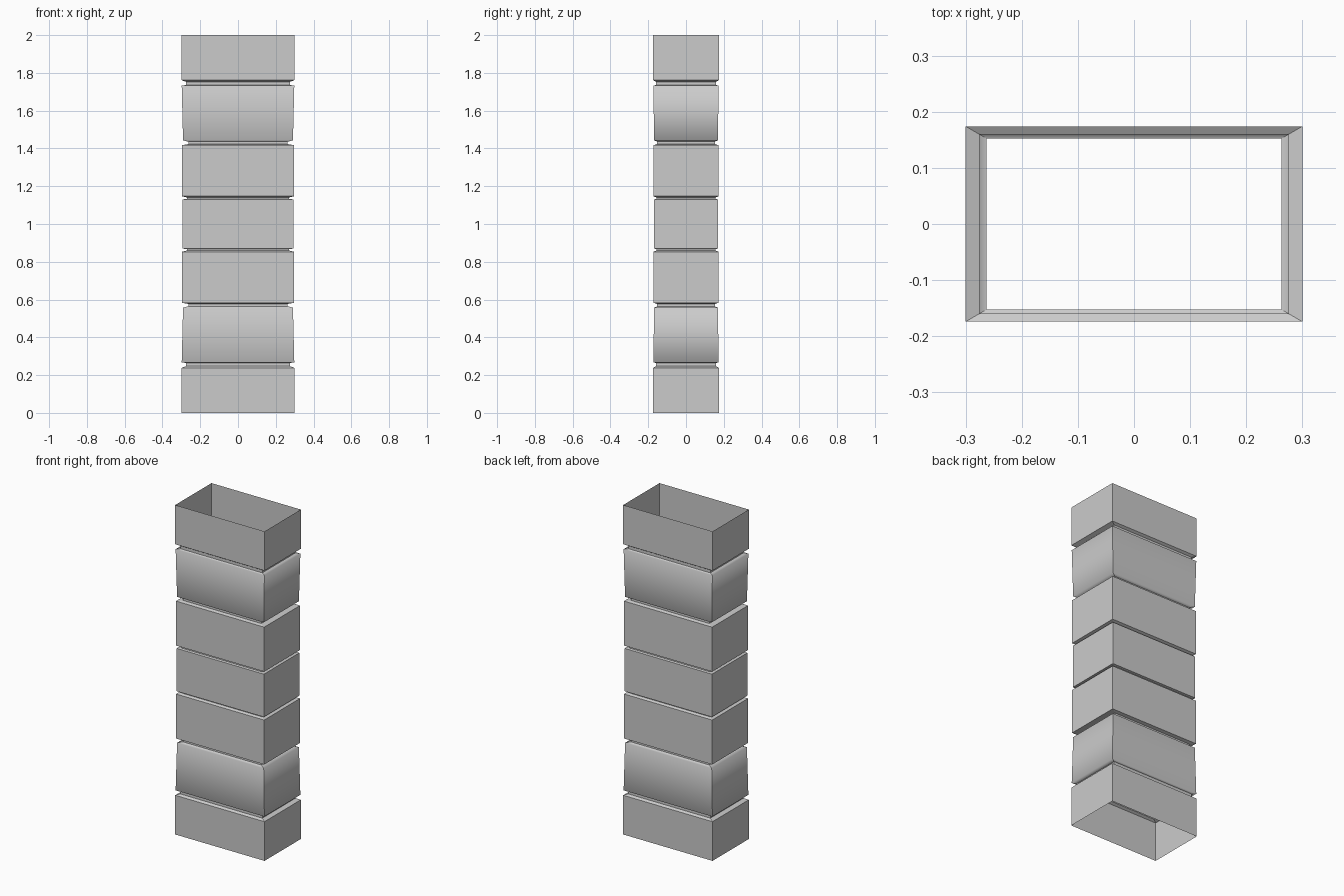
import bpy, bmesh

if "Cube" in bpy.data.objects:
    bpy.data.objects.remove(bpy.data.objects["Cube"])

DEPTH = 0.58  # depth to width ratio of the rectangular section

# Half profile from mid height up: (half width, z)
half = [
    (0.293, 1.130), (0.270, 1.133),                   # centre block, groove
    (0.270, 1.140), (0.296, 1.147),                   # upper middle block
    (0.296, 1.417), (0.263, 1.423),                   # groove
    (0.263, 1.436), (0.291, 1.443),                   # tapered soft block
    (0.298, 1.732), (0.275, 1.736),                   # groove
    (0.275, 1.753), (0.300, 1.762), (0.300, 2.000),   # end block
]
profile = [(w, 2 - z) for w, z in reversed(half)] + half


def is_soft(i):
    # tapered blocks shade softly into their ledges
    z = (profile[i][1] + profile[i + 1][1]) / 2
    return 1.436 < abs(z - 1) + 1 < 1.736


# Open rectangular shell lofted through the profile
bm = bmesh.new()
rings = []
for w, z in profile:
    d = w * DEPTH
    rings.append([bm.verts.new(p) for p in
                  ((-w, -d, z), (w, -d, z), (w, d, z), (-w, d, z))])
for i in range(len(rings) - 1):
    a, b = rings[i], rings[i + 1]
    for k in range(4):
        n = (k + 1) % 4
        face = bm.faces.new((a[k], a[n], b[n], b[k]))
        face.smooth = is_soft(i)
# Keep the four upright corners crisp
for a, b in zip(rings, rings[1:]):
    for k in range(4):
        bm.edges.get((a[k], b[k])).smooth = False

mesh = bpy.data.meshes.new("grooved_column")
bm.to_mesh(mesh)
bm.free()
column = bpy.data.objects.new("grooved_column", mesh)
bpy.context.collection.objects.link(column)
